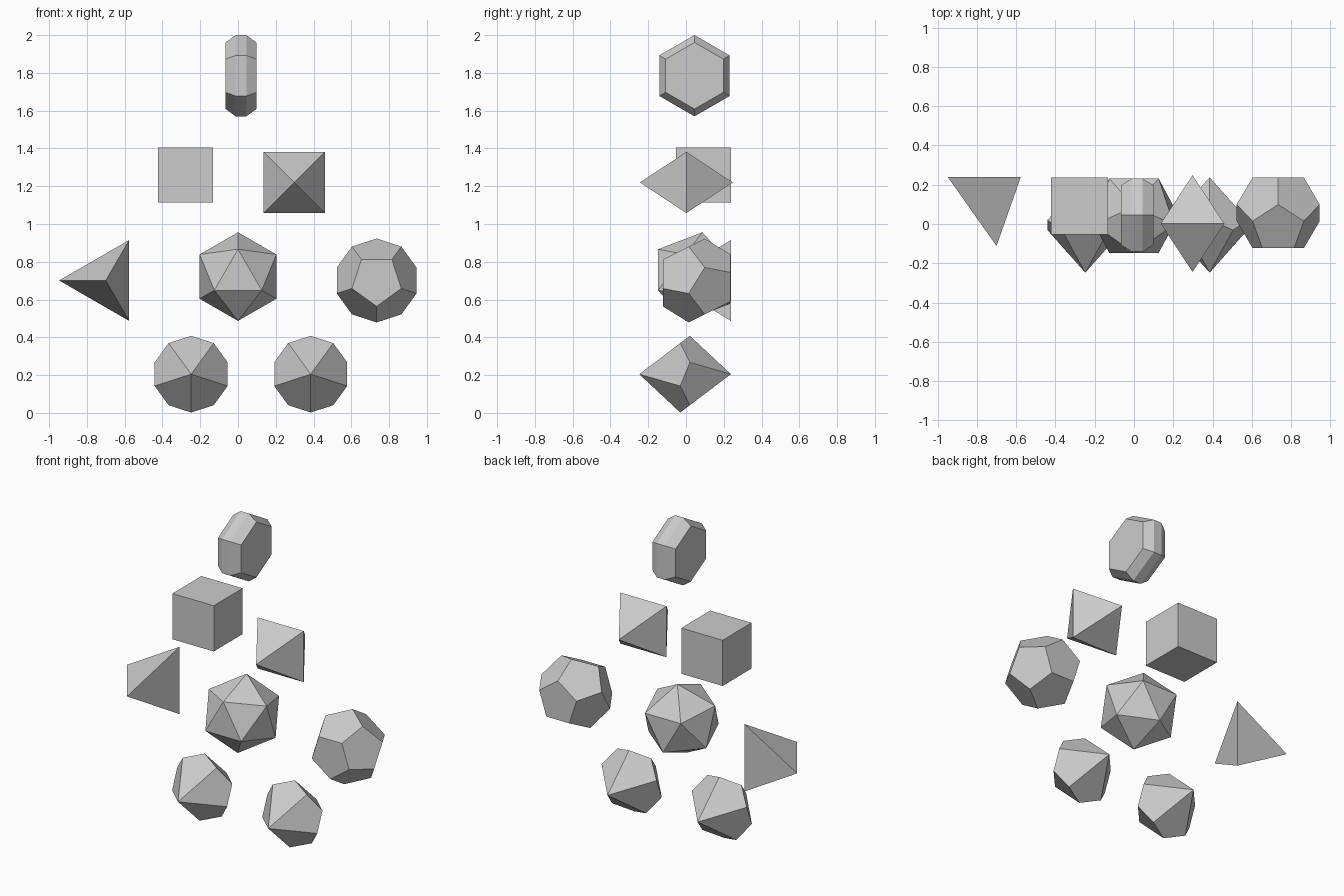
import bpy, bmesh
from math import cos, sin, radians, sqrt, tau
from mathutils import Vector

if "Cube" in bpy.data.objects:
    bpy.data.objects.remove(bpy.data.objects["Cube"])


def ring(n, r, depth, start):
    """n points round the y axis at the given depth; start angle in degrees."""
    a0 = radians(start)
    return [Vector((r * cos(a0 + tau * i / n), depth, r * sin(a0 + tau * i / n)))
            for i in range(n)]


def solid(name, points, centre):
    """Flat-faced convex solid spanning the points, coplanar triangles merged."""
    bm = bmesh.new()
    for p in points:
        bm.verts.new(p)
    bmesh.ops.convex_hull(bm, input=bm.verts[:])
    bmesh.ops.dissolve_limit(bm, angle_limit=radians(2),
                             verts=bm.verts[:], edges=bm.edges[:])
    bmesh.ops.recalc_face_normals(bm, faces=bm.faces[:])
    mesh = bpy.data.meshes.new(name)
    bm.to_mesh(mesh)
    bm.free()
    obj = bpy.data.objects.new(name, mesh)
    obj.location = centre
    bpy.context.collection.objects.link(obj)
    return obj


PHI = (1 + sqrt(5)) / 2

# Hexagonal tablet with chamfered rims, its axis along x
tablet = []
for r, d in ((0.176, 0.082), (0.215, 0.028)):
    tablet += ring(6, r, -d, 90) + ring(6, r, d, 90)
tablet = [Vector((p.y, p.x, p.z)) for p in tablet]
solid("hexagonal_tablet", tablet, (0.016, 0.045, 1.785))

# Six-sided die
bpy.ops.mesh.primitive_cube_add(size=0.29, location=(-0.278, 0.092, 1.26))
bpy.context.object.name = "six_sided_die"

# Eight-sided die: square waist facing front, points front and back
eight = ring(4, 0.162 * sqrt(2), 0, 45) + [Vector((0, s * 0.246, 0)) for s in (-1, 1)]
solid("eight_sided_die", eight, (0.298, 0.002, 1.22))

# Four-sided die: triangular base at the back, point at the front
four = ring(3, 0.247, 0.238, 60) + [Vector((0, -0.112, 0))]
solid("four_sided_die", four, (-0.70, 0, 0.701))

# Twenty-sided die: four rings of three, face towards the front
R = 0.2345
edge = R * sqrt(3) / PHI
twenty = []
for side, start in ((-1, 90), (1, 270)):
    twenty += ring(3, R / PHI, side * 0.7558 * edge, start)
    twenty += ring(3, R, side * 0.1784 * edge, start + 180)
solid("twenty_sided_die", twenty, (0, 0.042, 0.7215))

# Twelve-sided die: four rings of five, face towards the front
R = 0.222
edge = R / 1.3764
twelve = []
for side, start in ((-1, 270), (1, 90)):
    twelve += ring(5, R / PHI, side * 1.1135 * edge, start)
    twelve += ring(5, R, side * 0.2629 * edge, start)
solid("twelve_sided_die", twelve, (0.734, 0.057, 0.701))

# Pair of ten-sided dice: zigzag waist with points front and back
h = 0.2425
zig = h * (1 - cos(radians(36))) / (1 + cos(radians(36)))
ten = ring(5, 0.203, -zig, 270) + ring(5, 0.203, zig, 90)
ten += [Vector((0, -h, 0)), Vector((0, h, 0))]
for label, x in (("left", -0.248), ("right", 0.385)):
    solid("ten_sided_die_" + label, ten, (x, -0.005, 0.205))
